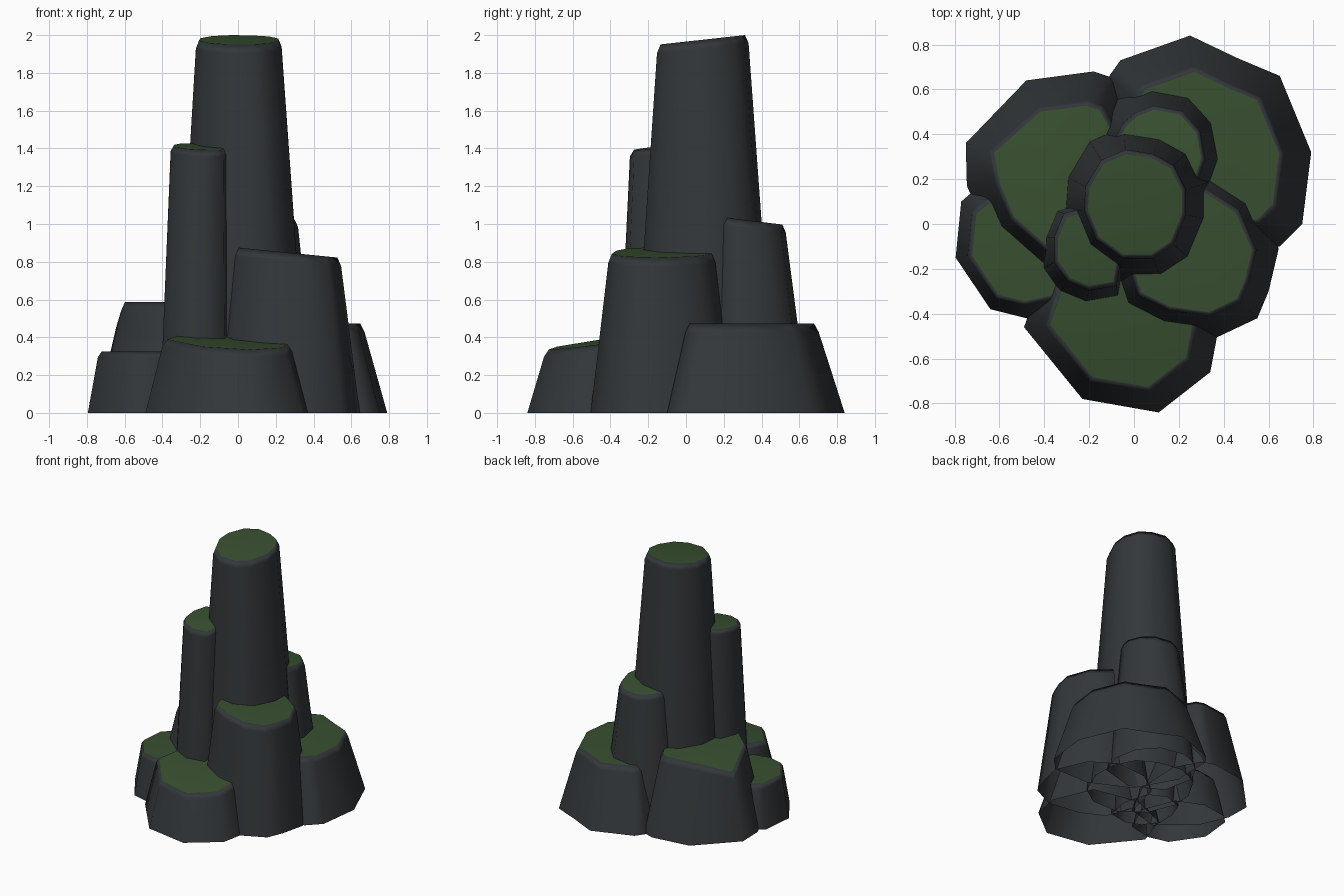
import bpy, bmesh, math
from mathutils import Vector

if "Cube" in bpy.data.objects:
    bpy.data.objects.remove(bpy.data.objects["Cube"])


def material(name, rgb):
    m = bpy.data.materials.new(name)
    m.diffuse_color = (*rgb, 1)
    m.use_nodes = True
    m.node_tree.nodes["Principled BSDF"].inputs["Base Color"].default_value = m.diffuse_color
    return m


ROCK = material("dark_rock", (0.033, 0.038, 0.041))
MOSS = material("moss", (0.04, 0.08, 0.03))


def column(name, outline, base_c, top_c, height, slope, base, shoulder, cap, drop=0.045, slump=0):
    """Open-bottomed tapered rock: outline scaled into base, shoulder and mossy cap rings."""
    bm = bmesh.new()
    bc, tc = Vector(base_c), Vector(top_c)
    rings = []
    for centre, scale, level in ((bc, base, None), (tc, shoulder, height - drop), (tc, cap, height)):
        ring = []
        for i, p in enumerate(outline):
            k = scale
            if slump and i == 0 and level is not None:  # one worn, lowered corner
                k, level_i = scale * 1.08, level - slump
            else:
                level_i = level
            q = centre + (Vector(p) - bc) * k
            z = 0 if level is None else level_i + (q - tc).dot(Vector(slope))
            ring.append(bm.verts.new((q.x, q.y, z)))
        rings.append(ring)
    n = len(outline)
    for a, b in zip(rings, rings[1:]):
        for i in range(n):
            j = (i + 1) % n
            bm.faces.new((a[i], a[j], b[j], b[i]))
    top = bm.faces.new(rings[-1])
    top.material_index = 1
    bmesh.ops.recalc_face_normals(bm, faces=bm.faces)
    if top.normal.z < 0:
        bmesh.ops.reverse_faces(bm, faces=bm.faces)
    mesh = bpy.data.meshes.new(name)
    bm.to_mesh(mesh)
    bm.free()
    mesh.materials.append(ROCK)
    mesh.materials.append(MOSS)
    ob = bpy.data.objects.new(name, mesh)
    bpy.context.collection.objects.link(ob)
    bpy.ops.object.select_all(action='DESELECT')
    bpy.context.view_layer.objects.active = ob
    ob.select_set(True)
    bpy.ops.object.shade_smooth_by_angle(angle=math.radians(80))
    # Weighted normals keep the mossy tops looking flat
    mod = ob.modifiers.new("flat_tops", 'WEIGHTED_NORMAL')
    mod.keep_sharp = True


# Tall central pillar
column("main_pillar",
       [(-.04, .41), (.12, .385), (.24, .32), (.31, .18), (.31, .03), (.24, -.14), (.12, -.22),
        (-.06, -.22), (-.21, -.11), (-.28, .06), (-.27, .2), (-.18, .35)],
       (.01, .09), (.0, .085), 1.975, (0, .11), 1.2, .77, .71)

# Thin pillar at the front left
column("thin_pillar",
       [(-.4, -.07), (-.4, -.2), (-.33, -.3), (-.22, -.345), (-.08, -.32), (-.05, -.15),
        (-.1, .03), (-.22, .09), (-.35, .05)],
       (-.22, -.13), (-.2, -.11), 1.41, (-.03, .1), 1.08, .87, .77, .035)

# Middle pillar at the front right
column("right_pillar",
       [(.645, -.11), (.6, -.3), (.55, -.42), (.37, -.505), (.12, -.47), (-.06, -.38), (-.14, -.15),
        (-.08, .1), (.1, .23), (.35, .25), (.54, .13)],
       (.25, -.13), (.25, -.13), .85, (-.1, 0), 1, .75, .7)

# Middle pillar at the back
column("back_pillar",
       [(-.14, .4), (-.09, .5), (-.02, .56), (.08, .6), (.24, .57), (.34, .46), (.37, .3),
        (.32, .16), (.1, .1), (-.1, .2)],
       (.11, .34), (.11, .32), 1.02, (0, -.12), 1.2, .8, .73, .04)

# Broad low rocks around the foot
column("back_right_rock",
       [(.25, .84), (.46, .74), (.65, .66), (.79, .32), (.75, 0), (.65, -.1), (.35, -.1),
        (.05, .05), (-.12, .35), (-.11, .66), (-.06, .73)],
       (.33, .35), (.325, .335), .473, (0, 0), 1, .75, .7)
column("back_left_rock",
       [(-.75, .36), (-.745, .17), (-.65, -.05), (-.4, -.27), (-.15, -.2), (0, .1), (.02, .45),
        (-.09, .65), (-.18, .68), (-.48, .64)],
       (-.35, .22), (-.33, .215), .587, (0, 0), 1, .73, .68, .045, slump=.09)
column("left_rock",
       [(-.77, .1), (-.795, -.15), (-.64, -.38), (-.48, -.42), (-.3, -.38), (-.2, -.15),
        (-.3, .1), (-.5, .19), (-.7, .16)],
       (-.5, -.12), (-.5, -.12), .325, (0, 0), 1, .82, .75, .03)
column("front_rock",
       [(-.49, -.46), (-.23, -.78), (.11, -.84), (.34, -.66), (.38, -.45), (.25, -.15),
        (-.1, -.08), (-.4, -.2)],
       (-.06, -.42), (-.06, -.42), .38, (-.04, .13), 1, .79, .73, .035)
